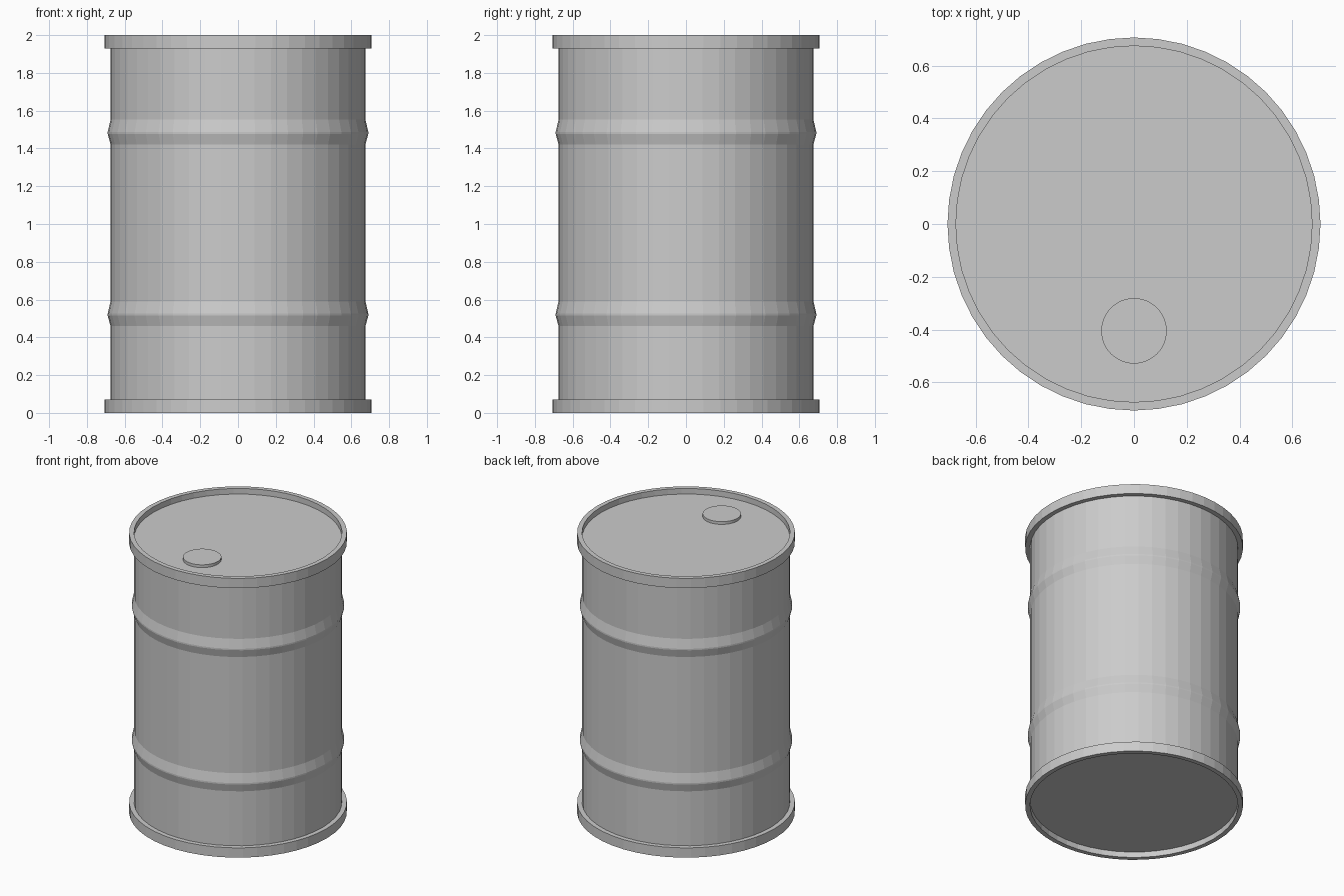
import bpy, bmesh
from math import cos, sin, tau

if "Cube" in bpy.data.objects:
    bpy.data.objects.remove(bpy.data.objects["Cube"])

SIDES = 48
R_BODY, R_RIM, R_BAND = 0.675, 0.707, 0.69


def lathe(name, profile, sides=SIDES, centre=(0, 0), cap_ends=False):
    """Spin an (r, z) profile around a vertical axis, with flat facets."""
    bm = bmesh.new()
    rings = [[bm.verts.new((r * cos(tau * i / sides), r * sin(tau * i / sides), z))
              for i in range(sides)] for r, z in profile]
    for low, high in zip(rings, rings[1:]):
        for i in range(sides):
            j = (i + 1) % sides
            bm.faces.new((low[i], low[j], high[j], high[i]))
    if cap_ends:
        bm.faces.new(rings[0][::-1])
        bm.faces.new(rings[-1])
    mesh = bpy.data.meshes.new(name)
    bm.to_mesh(mesh)
    bm.free()
    obj = bpy.data.objects.new(name, mesh)
    obj.location = (centre[0], centre[1], 0)
    bpy.context.collection.objects.link(obj)
    return obj


# Drum wall with two swage ridges, closed by recessed bottom and lid
wall = [(R_BODY, 0.04)]
for peak in (0.52, 1.482):
    wall += [(R_BODY, peak - 0.06), (R_BAND, peak - 0.005),
             (R_BAND, peak + 0.005), (R_BODY, peak + 0.07)]
wall.append((R_BODY, 1.96))
lathe("drum_body", wall, cap_ends=True)

# Raised rims around both ends
lathe("bottom_rim", [(R_BODY, 0.04), (R_BODY, 0), (R_RIM, 0),
                     (R_RIM, 0.07), (R_BODY, 0.07)])
lathe("top_rim", [(R_BODY, 1.93), (R_RIM, 1.93), (R_RIM, 2),
                  (R_BODY, 2), (R_BODY, 1.96)])

# Filler plug on the lid
lathe("filler_plug", [(0.124, 1.95), (0.124, 1.98)], centre=(0, -0.405), cap_ends=True)
